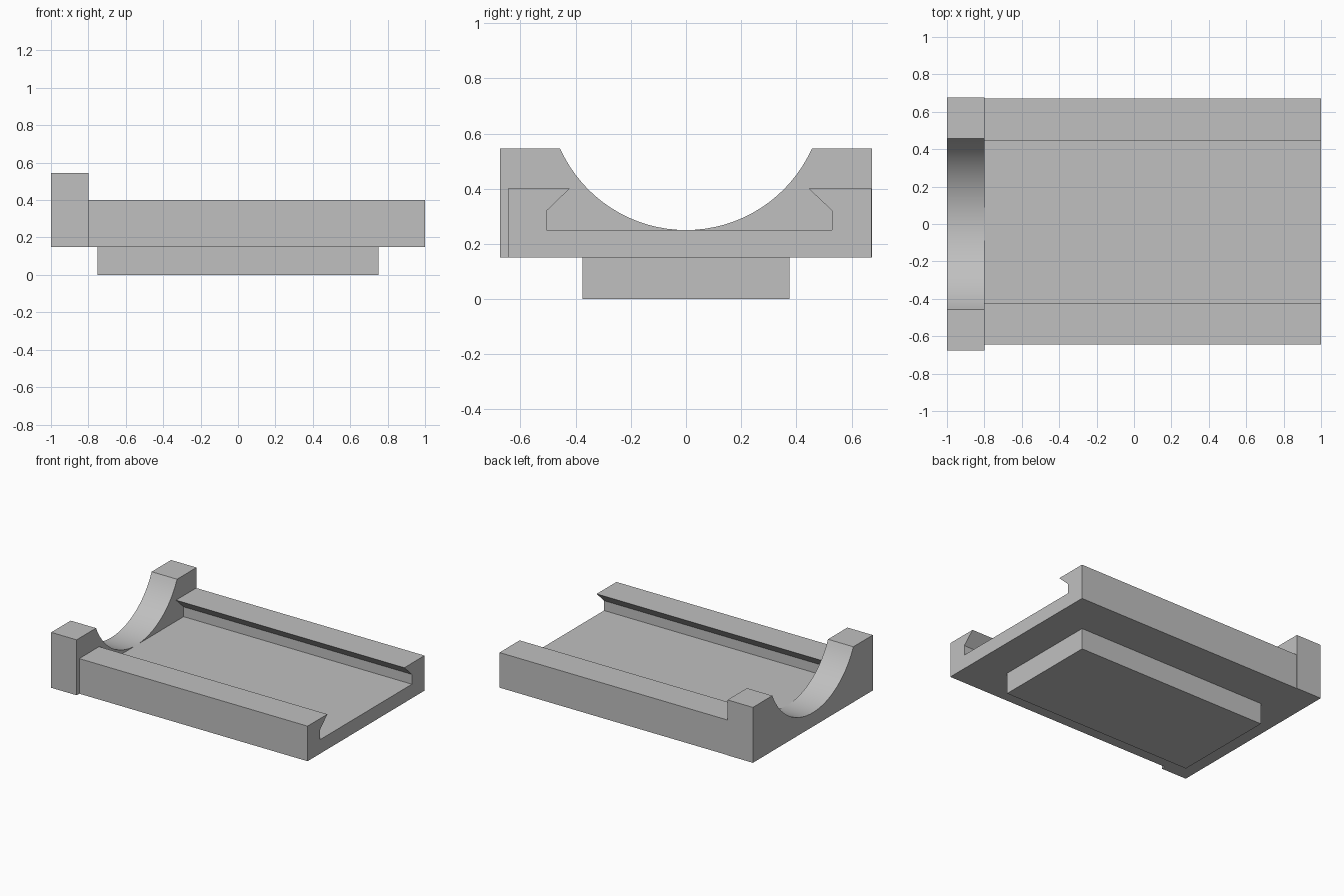
import bpy, bmesh, math

cube = bpy.data.objects.get("Cube")
if cube:
    bpy.data.objects.remove(cube, do_unlink=True)

grey = bpy.data.materials.new("light_grey")
grey.use_nodes = True
colour = (0.53, 0.53, 0.53, 1)
grey.diffuse_color = colour
grey.node_tree.nodes["Principled BSDF"].inputs["Base Color"].default_value = colour


def extrude_profile(name, profile, x0, x1):
    """Sweep a closed (y, z) profile along x."""
    bm = bmesh.new()
    face = bm.faces.new([bm.verts.new((x0, y, z)) for y, z in profile])
    result = bmesh.ops.extrude_face_region(bm, geom=[face])
    moved = [v for v in result["geom"] if isinstance(v, bmesh.types.BMVert)]
    bmesh.ops.translate(bm, vec=(x1 - x0, 0, 0), verts=moved)
    bmesh.ops.recalc_face_normals(bm, faces=bm.faces)
    mesh = bpy.data.meshes.new(name)
    bm.to_mesh(mesh)
    bm.free()
    mesh.materials.append(grey)
    obj = bpy.data.objects.new(name, mesh)
    bpy.context.collection.objects.link(obj)
    return obj


# Mounting block under the tray
extrude_profile("base_block", [(-0.375, 0), (0.375, 0), (0.375, 0.15), (-0.375, 0.15)], -0.75, 0.75)

# Tray with undercut side rails, slightly off centre in y
tray = [(-0.645, 0.15), (0.672, 0.15), (0.672, 0.40), (0.445, 0.40),
        (0.53, 0.32), (0.53, 0.25), (-0.505, 0.25), (-0.505, 0.32),
        (-0.422, 0.40), (-0.645, 0.40)]
extrude_profile("channel_tray", tray, -0.8, 1)

# End plate with a circular saddle cut out of its top
radius, centre_z, top_z, steps = 0.5, 0.75, 0.545, 32
half = math.acos((centre_z - top_z) / radius)
arc = []
for i in range(steps + 1):
    a = half * (1 - 2 * i / steps)
    arc.append((radius * math.sin(a), centre_z - radius * math.cos(a)))
plate = extrude_profile("saddle_end_plate",
                        [(-0.675, 0.15), (0.675, 0.15), (0.675, top_z)] + arc + [(-0.675, top_z)],
                        -1, -0.8)
bpy.ops.object.select_all(action="DESELECT")
plate.select_set(True)
bpy.context.view_layer.objects.active = plate
bpy.ops.object.shade_smooth_by_angle(angle=math.radians(30))
